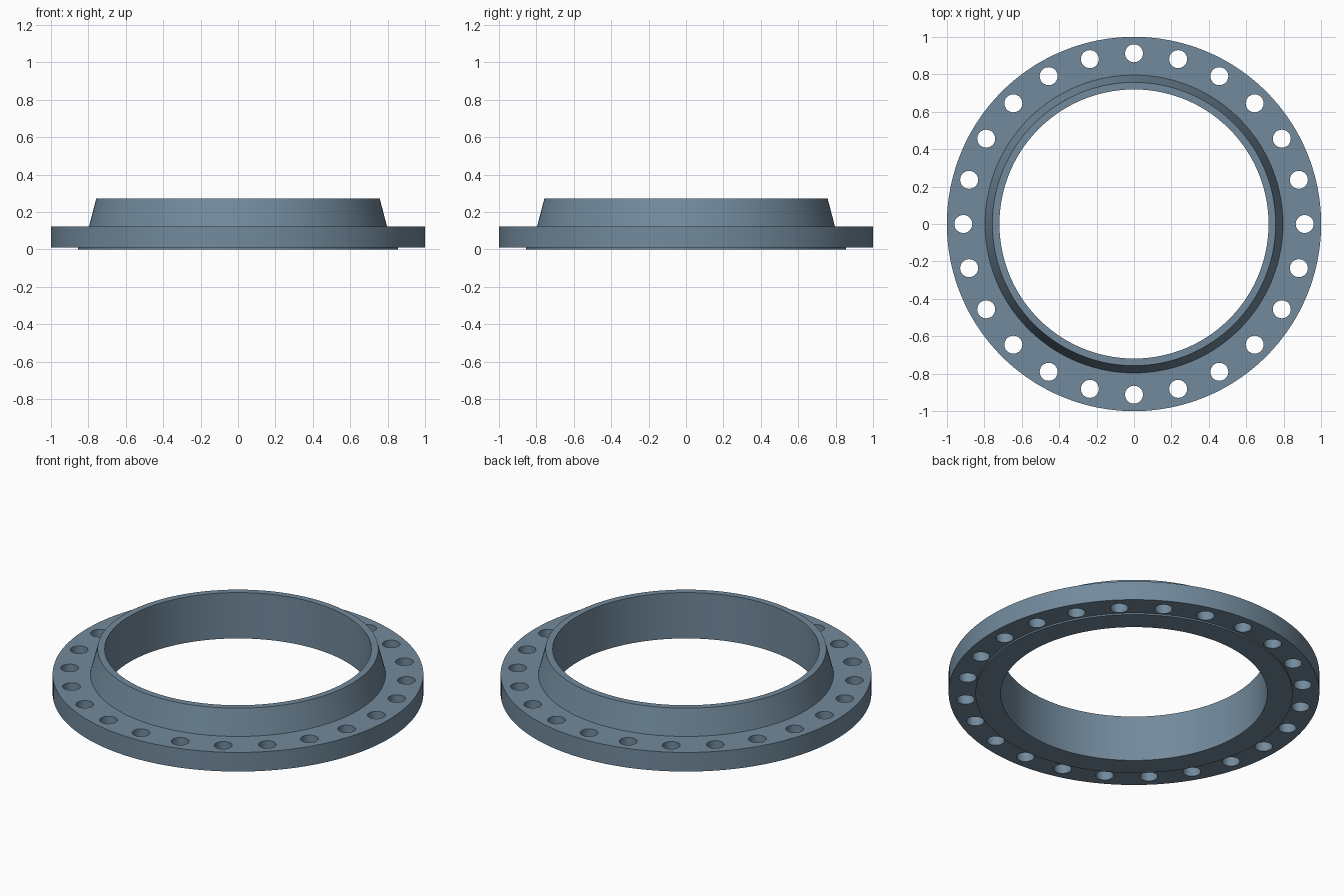
import bpy, bmesh, math
from math import cos, sin, pi

if "Cube" in bpy.data.objects:
    bpy.data.objects.remove(bpy.data.objects["Cube"])

SEGMENTS = 192
HOLES = 24
BOLT_RADIUS = 0.912
HOLE_RADIUS = 0.048


def new_object(name, bm):
    bmesh.ops.recalc_face_normals(bm, faces=bm.faces[:])
    mesh = bpy.data.meshes.new(name)
    bm.to_mesh(mesh)
    bm.free()
    obj = bpy.data.objects.new(name, mesh)
    bpy.context.collection.objects.link(obj)
    return obj


def lathe(name, profile):
    """Revolve a closed (radius, z) profile about the z axis."""
    bm = bmesh.new()
    rings = [[bm.verts.new((r * cos(2 * pi * i / SEGMENTS), r * sin(2 * pi * i / SEGMENTS), z))
              for r, z in profile] for i in range(SEGMENTS)]
    n = len(profile)
    for i in range(SEGMENTS):
        a, b = rings[i], rings[(i + 1) % SEGMENTS]
        for j in range(n):
            k = (j + 1) % n
            bm.faces.new((a[j], b[j], b[k], a[k]))
    return new_object(name, bm)


# Blue-grey steel
steel = bpy.data.materials.new("blue_grey_steel")
steel.diffuse_color = (0.168, 0.254, 0.334, 1.0)
steel.use_nodes = True
steel.node_tree.nodes["Principled BSDF"].inputs["Base Color"].default_value = steel.diffuse_color

# Flange body: raised sealing face, disc, tapered hub and straight bore
flange = lathe("weld_neck_flange", [
    (0.719, 0.0), (0.855, 0.0), (0.855, 0.009), (1.0, 0.009),
    (1.0, 0.123), (0.796, 0.123), (0.757, 0.273), (0.719, 0.273)])
flange.data.materials.append(steel)

# Ring of bolt hole cutters
bm = bmesh.new()
for i in range(HOLES):
    t = 2 * pi * i / HOLES
    made = bmesh.ops.create_cone(bm, cap_ends=True, segments=32, radius1=HOLE_RADIUS,
                                 radius2=HOLE_RADIUS, depth=0.4)
    bmesh.ops.translate(bm, verts=made["verts"],
                        vec=(BOLT_RADIUS * cos(t), BOLT_RADIUS * sin(t), 0.07))
cutter = new_object("bolt_hole_cutter", bm)
cutter.data.materials.append(steel)
cutter.hide_render = True

# Drill the holes
cut = flange.modifiers.new("bolt_holes", 'BOOLEAN')
cut.operation = 'DIFFERENCE'
cut.solver = 'EXACT'
cut.object = cutter
bpy.context.view_layer.objects.active = flange
flange.select_set(True)
bpy.ops.object.modifier_apply(modifier=cut.name)
bpy.data.objects.remove(cutter)

bpy.ops.object.shade_smooth_by_angle(angle=math.radians(30))
